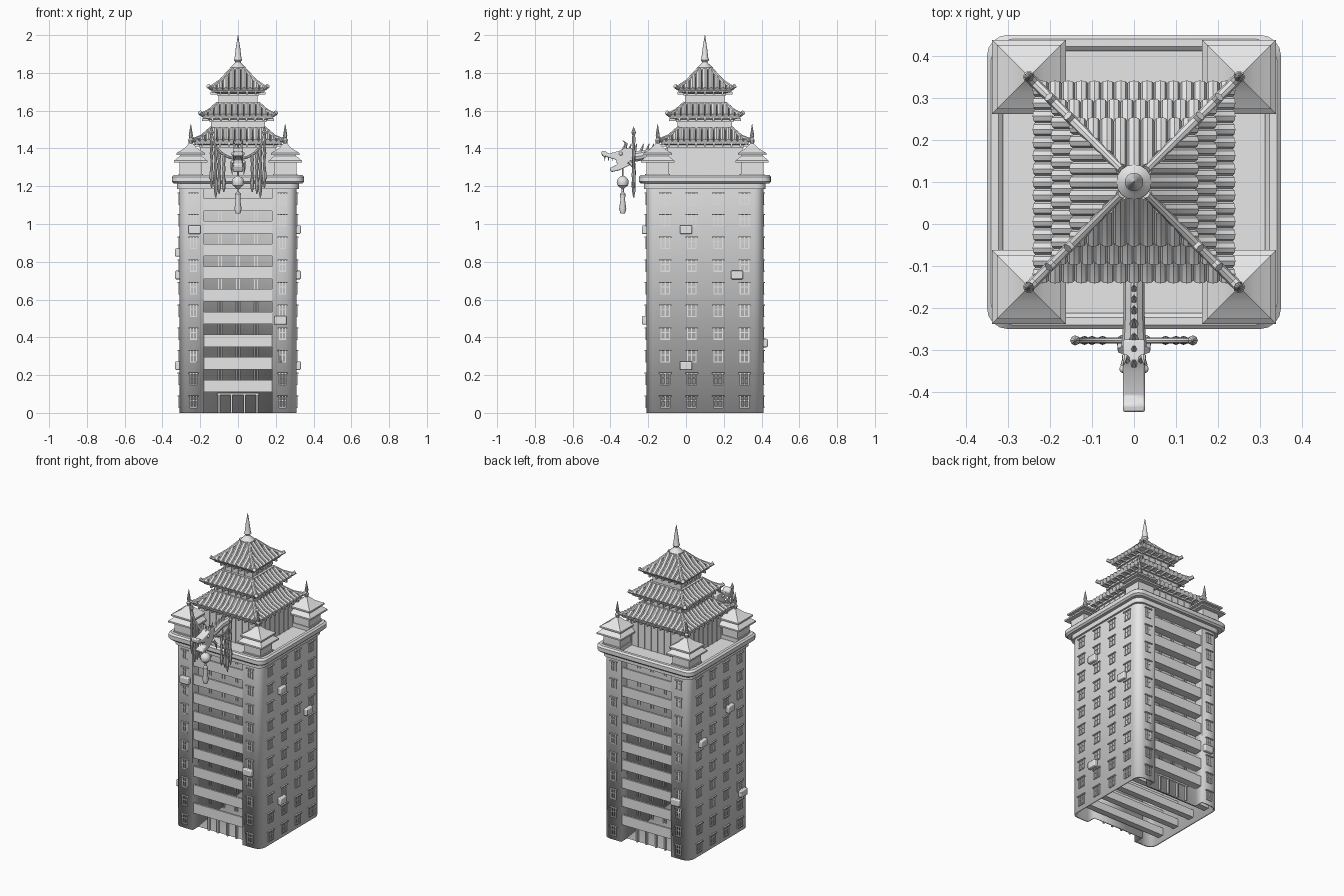
import bpy, bmesh, math
from mathutils import Matrix, Vector

if "Cube" in bpy.data.objects:
    bpy.data.objects.remove(bpy.data.objects["Cube"])

GREY = (0.8, 0.8, 0.8, 1)
stone = bpy.data.materials.new("stone_grey")
stone.use_nodes = True
stone.diffuse_color = GREY
stone.node_tree.nodes["Principled BSDF"].inputs["Base Color"].default_value = GREY

made = []
CENTRE = (0, 0.1, 0)
QUARTERS = [Matrix.Rotation(i * math.pi / 2, 4, 'Z') for i in range(4)]
X, Y, Z = Vector((1, 0, 0)), Vector((0, 1, 0)), Vector((0, 0, 1))


def finish(name, bm, loc=CENTRE, bevel=0):
    bmesh.ops.recalc_face_normals(bm, faces=bm.faces)
    me = bpy.data.meshes.new(name)
    bm.to_mesh(me)
    bm.free()
    ob = bpy.data.objects.new(name, me)
    ob.location = loc
    me.materials.append(stone)
    bpy.context.collection.objects.link(ob)
    if bevel:
        mod = ob.modifiers.new("bevel", 'BEVEL')
        mod.width, mod.segments = bevel, 2
    made.append(ob)
    return ob


def box(bm, c, s, rot=Matrix()):
    bmesh.ops.create_cube(bm, size=1, matrix=rot @ Matrix.Translation(c) @ Matrix.Diagonal((*s, 1)))


def bridge(bm, rings, closed=False):
    n = len(rings[0])
    pairs = list(zip(rings, rings[1:])) + ([(rings[-1], rings[0])] if closed else [])
    for a, b in pairs:
        for i in range(n):
            j = (i + 1) % n
            bm.faces.new((a[i], a[j], b[j], b[i]))
    if not closed:
        bm.faces.new(rings[0])
        bm.faces.new(rings[-1])


def sweep(bm, pts, radii, sides=8, ref=Z, rot=Matrix()):
    """Round tube through points with a radius at each one."""
    pts = [Vector(p) for p in pts]
    if not isinstance(radii, (list, tuple)):
        radii = [radii] * len(pts)
    rings = []
    for i, p in enumerate(pts):
        t = (pts[min(i + 1, len(pts) - 1)] - pts[max(i - 1, 0)]).normalized()
        u = t.cross(ref).normalized()
        v = t.cross(u)
        angles = [2 * math.pi * k / sides for k in range(sides)]
        rings.append([bm.verts.new(rot @ (p + radii[i] * (u * math.cos(a) + v * math.sin(a)))) for a in angles])
    bridge(bm, rings)


def upright(bm, x, y, profile, sides=10):
    """Turned part from (radius, height) pairs."""
    sweep(bm, [(x, y, z) for r, z in profile], [r for r, z in profile], sides, Y)


def corner_arc(h, r, sx, sy, start):
    return [(sx * (h - r) + r * math.cos(start + k * math.pi / 8),
             sy * (h - r) + r * math.sin(start + k * math.pi / 8)) for k in range(5)]


def square_loft(bm, profile, corner=0, closed=False, at=(0, 0)):
    """Square rings from (half width, height) pairs."""
    rings = []
    for h, z in profile:
        signs = [(1, -1), (1, 1), (-1, 1), (-1, -1)]
        if corner:
            xy = [p for i, s in enumerate(signs) for p in corner_arc(h, corner, *s, (i - 1) * math.pi / 2)]
        else:
            xy = [(s[0] * h, s[1] * h) for s in signs]
        rings.append([bm.verts.new((at[0] + x, at[1] + y, z)) for x, y in xy])
    bridge(bm, rings, closed)


# Tower shell: rounded square with a balcony bay front and back, open below
H, BAY, DEEP = 0.31, 0.18, 0.25
half = [(-BAY, -H), (-BAY, -DEEP), (BAY, -DEEP), (BAY, -H)]
half += corner_arc(H, 0.05, 1, -1, -math.pi / 2) + corner_arc(H, 0.05, 1, 1, 0)
outline = half + [(-x, -y) for x, y in half]
bm = bmesh.new()
low, high = [[bm.verts.new((x, y, z)) for x, y in outline] for z in (0, 1.2)]
bridge(bm, [low, high])
bm.faces.ensure_lookup_table()
bmesh.ops.delete(bm, geom=[f for f in bm.faces if all(v.co.z == 0 for v in f.verts)], context='FACES_ONLY')
tower = finish("tower_shell", bm)
shell = tower.modifiers.new("wall", 'SOLIDIFY')
shell.thickness, shell.offset = 0.012, -1

# Cornice, rounded parapet and roof deck
bm = bmesh.new()
square_loft(bm, [(0.322, 1.185), (0.322, 1.24)], 0.05)
square_loft(bm, [(0.312, 1.215), (0.34, 1.215), (0.35, 1.225), (0.35, 1.25), (0.34, 1.26),
                 (0.322, 1.26), (0.312, 1.25)], 0.05, closed=True)
finish("cornice", bm)

# Balcony parapets, slabs, glazing bars and entrance, both ends
bm = bmesh.new()
for rot in QUARTERS[::2]:
    for k in range(9):
        z = 0.175 + 0.12 * k
        box(bm, (0, -0.298, z - 0.0325), (2 * BAY, 0.012, 0.065), rot)
        box(bm, (0, -0.275, z - 0.058), (2 * BAY, 0.056, 0.014), rot)
        for x in (-0.095, 0, 0.095):
            for dx in (-0.008, 0.008):
                box(bm, (x + dx, -0.252, z + 0.0275), (0.005, 0.008, 0.055), rot)
    for x in (-0.1, -0.035, 0.035, 0.1):
        box(bm, (x, -0.255, 0.05), (0.01, 0.016, 0.1), rot)
    box(bm, (0, -0.255, 0.1), (0.22, 0.02, 0.01), rot)
finish("balconies", bm)


# Windows: frame, mullion, sill and lintel
def window(bm, x, z, w, rot):
    for dx in (-w / 2, 0, w / 2):
        box(bm, (x + dx, -H, z - 0.03), (0.006, 0.008, 0.06), rot)
    box(bm, (x, -H, z - 0.024), (w, 0.008, 0.005), rot)
    box(bm, (x, -H, z - 0.06), (w + 0.006, 0.01, 0.006), rot)
    box(bm, (x, -H, z), (w + 0.02, 0.018, 0.006), rot)


bm = bmesh.new()
beams = bmesh.new()
for k in range(10):
    z = 0.09 + 0.12 * k - (0.006 if k == 9 else 0)
    for rot in QUARTERS[1::2]:
        for y in (-0.21, -0.07, 0.07, 0.21):
            window(bm, y, z, 0.045, rot)
    for rot in QUARTERS[::2]:
        for x in (-0.235, 0.235):
            window(bm, x, z, 0.032, rot)
    for y in (-0.21, -0.07, 0.07, 0.21):
        box(beams, (0, y, z - 0.03), (0.6, 0.04, 0.05))
finish("windows", bm)
finish("inner_beams", beams)

# Air conditioner boxes: side index, position along wall, height
bm = bmesh.new()
for side, u, z in [(0, -0.23, 0.97), (0, 0.225, 0.49), (1, -0.1, 0.97), (1, 0.17, 0.73), (1, -0.1, 0.25),
                   (2, 0.22, 0.37), (3, 0.1, 0.85), (3, -0.18, 0.73), (3, 0.23, 0.25)]:
    box(bm, (u, -0.318, z), (0.065, 0.03, 0.045), QUARTERS[side])
finish("air_conditioners", bm, bevel=0.006)

# Corner turrets with two stepped roofs
bm = bmesh.new()
for x in (-0.25, 0.25):
    for y in (-0.25, 0.25):
        square_loft(bm, [(0.06, 1.23), (0.06, 1.33)], at=(x, y))
        square_loft(bm, [(0.066, 1.24), (0.066, 1.265)], at=(x, y))
        square_loft(bm, [(0.088, 1.325), (0.088, 1.335), (0.058, 1.36), (0.058, 1.37)], at=(x, y))
        square_loft(bm, [(0.076, 1.365), (0.076, 1.375), (0.035, 1.4), (0.006, 1.43)], at=(x, y))
finish("corner_turrets", bm)

# Pagoda storeys: wall half width, wall foot, roof profile
TIERS = [(0.195, 1.23, [(0.235, 1.435), (0.19, 1.455), (0.14, 1.5)]),
         (0.14, 1.48, [(0.19, 1.57), (0.15, 1.592), (0.108, 1.63)]),
         (0.1, 1.62, [(0.145, 1.71), (0.09, 1.75), (0.03, 1.815)])]
walls, roofs, tiles, hips = [bmesh.new() for _ in range(4)]
for n, (w, foot, prof) in enumerate(TIERS):
    eave, ez = prof[0]
    top, tz = prof[-1]
    square_loft(walls, [(w, foot), (w, ez)])
    square_loft(walls, [(w + 0.012, ez - 0.03), (w + 0.012, ez - 0.018)])
    square_loft(roofs, [(w, ez - 0.018), (eave - 0.005, ez - 0.012), (eave - 0.005, ez)] + prof[1:])
    if n < 2:
        square_loft(roofs, [(top + 0.008, tz - 0.012), (top + 0.008, tz + 0.012)])
    count = round(2 * eave / 0.031)
    step = 2 * eave / count
    for rot in QUARTERS:
        posts = 9 - 2 * n
        for i in range(posts):
            u = (i / (posts - 1) - 0.5) * 2 * (w - 0.006)
            box(walls, (u, -w, (foot + ez) / 2), (0.009, 0.008, ez - foot - 0.01), rot)
            box(walls, (u, -(w + eave) / 2, ez - 0.018), (0.01, eave - w, 0.012), rot)
        # Tile rows stop where they meet the hip
        for i in range(count):
            u = -eave + step * (i + 0.5)
            stop = max(abs(u), top)
            path = [(u, -eave, ez)]
            for (h0, z0), (h1, z1) in zip(prof, prof[1:]):
                if stop < h0:
                    h = max(stop, h1)
                    path.append((u, -h, z0 + (z1 - z0) * (h0 - h) / (h0 - h1)))
            if len(path) > 1:
                sweep(tiles, path, step * 0.5, 8, rot=rot)
        tip = eave + 0.013
        line = [(tip, ez + 0.012)] + prof
        sweep(hips, [(h, -h, z + 0.009) for h, z in line], [0.012, 0.013, 0.011, 0.01], 8, rot=rot)
finish("pagoda_walls", walls)
finish("roof_slopes", roofs)
finish("roof_tiles", tiles)

# Hip end spikes and the crowning spire
for x in (-0.25, 0.25):
    for y in (-0.25, 0.25):
        upright(hips, x, y, [(0.01, 1.42), (0.014, 1.445), (0.008, 1.455), (0.011, 1.47), (0.001, 1.53)])
finish("hip_ridges", hips)
bm = bmesh.new()
upright(bm, 0, 0, [(0.03, 1.80), (0.042, 1.815), (0.042, 1.828), (0.03, 1.84), (0.018, 1.85), (0.014, 1.858),
                   (0.022, 1.868), (0.018, 1.88), (0.012, 1.93), (0.001, 2.0)], 16)
finish("spire", bm)

# Dragon head: extruded side profile with an open mouth
head = [(-0.448, 1.385), (-0.445, 1.36), (-0.41, 1.352), (-0.37, 1.34), (-0.365, 1.315), (-0.405, 1.295),
        (-0.395, 1.275), (-0.35, 1.285), (-0.30, 1.31), (-0.275, 1.345), (-0.275, 1.40), (-0.325, 1.405),
        (-0.35, 1.388), (-0.41, 1.372), (-0.43, 1.388)]
bm = bmesh.new()
sides = [[bm.verts.new((x, y, z)) for y, z in head] for x in (-0.026, 0.026)]
bridge(bm, sides)
finish("dragon_head", bm, (0, 0, 0), 0.005)

# Neck, spines, horns, teeth, whiskers and eyes
bm = bmesh.new()
sweep(bm, [(0, -0.29, 1.355), (0, -0.24, 1.36), (0, -0.19, 1.375), (0, -0.08, 1.375)], [0.03, 0.026, 0.025, 0.025], 10)
for y in (-0.15, -0.175, -0.2, -0.23, -0.265, -0.295, -0.328):
    sweep(bm, [(0, y - 0.008, 1.385), (0, y + 0.005, 1.425)], [0.011, 0.002], 6, Y)
for s in (-1, 1):
    sweep(bm, [(s * 0.016, -0.325, 1.395), (s * 0.022, -0.315, 1.425), (s * 0.024, -0.335, 1.442)],
          [0.009, 0.007, 0.001], 6, X)
    sweep(bm, [(s * 0.028, -0.30, 1.33), (s * 0.034, -0.275, 1.30), (s * 0.03, -0.265, 1.26)],
          [0.012, 0.008, 0.001], 6, X)
    for y in (-0.43, -0.41, -0.39):
        sweep(bm, [(s * 0.018, y, 1.36), (s * 0.018, y, 1.333)], [0.005, 0.001], 6, Y)
    bmesh.ops.create_icosphere(bm, subdivisions=2, radius=0.01, matrix=Matrix.Translation((s * 0.025, -0.345, 1.372)))
finish("dragon_neck_and_spines", bm, (0, 0, 0))

# Lantern ball hanging from the jaw with its tassel
bm = bmesh.new()
upright(bm, 0, -0.335, [(0.004, 1.31), (0.004, 1.255), (0.014, 1.25), (0.028, 1.238), (0.032, 1.222), (0.028, 1.205),
                        (0.014, 1.193), (0.006, 1.185), (0.006, 1.17), (0.015, 1.16), (0.012, 1.13),
                        (0.019, 1.08), (0.012, 1.055)], 12)
finish("hanging_lantern", bm, (0, 0, 0))

# Garland hoop with hanging tassels on both sides of the neck
bm = bmesh.new()
PLANE = -0.277
arc = [math.pi * (1 + k / 16) for k in range(17)]
sweep(bm, [(0.14 * math.cos(a), PLANE, 1.485 + 0.14 * math.sin(a)) for a in arc], 0.007, 8, Y)
for s in (-1, 1):
    for x, bottom in [(0.14, 1.19), (0.118, 1.14), (0.1, 1.16), (0.075, 1.17)]:
        z = 1.485 - math.sqrt(max(0, 0.14 ** 2 - x * x))
        steps = [z + (bottom - z) * k / 8 for k in range(9)]
        upright(bm, s * x, PLANE, list(zip([0.005, 0.01, 0.006, 0.01, 0.006, 0.007, 0.011, 0.009, 0.003], steps)), 8)
    upright(bm, s * 0.14, PLANE, [(0.007, 1.47), (0.012, 1.485), (0.001, 1.515)], 8)
finish("garland", bm, (0, 0, 0))

# Smooth round parts, keep edges sharp
bpy.ops.object.select_all(action='DESELECT')
for ob in made:
    ob.select_set(True)
bpy.context.view_layer.objects.active = made[0]
bpy.ops.object.shade_smooth_by_angle(angle=math.radians(35))
